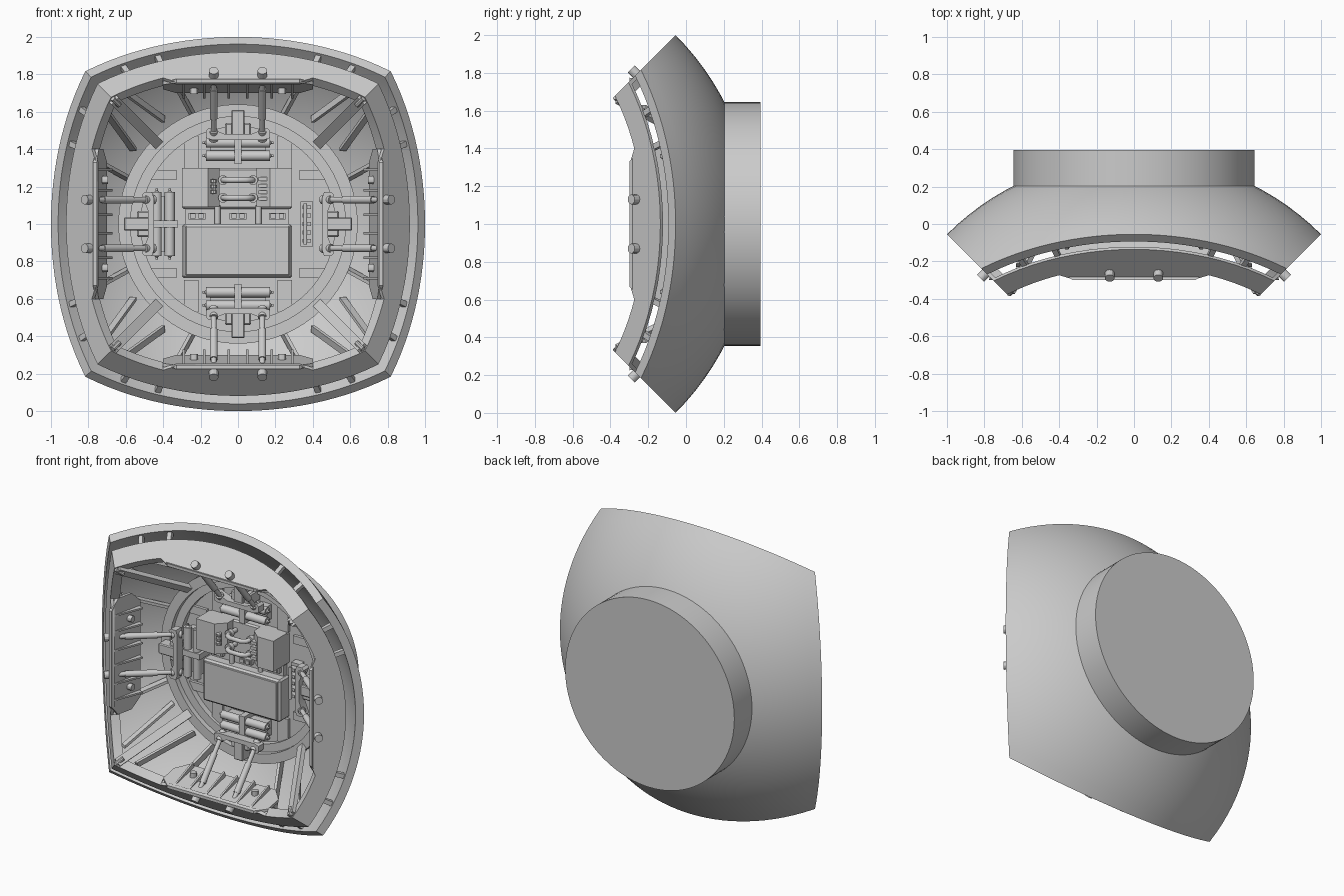
import bpy, bmesh
from math import pi, sin, cos, tan, sqrt, asin, radians
from mathutils import Vector as V, Matrix

if "Cube" in bpy.data.objects:
    bpy.data.objects.remove(bpy.data.objects["Cube"])

O = V((0, 0, 1))             # middle of the pod
C = V((0, -1.055, 0))        # sphere centre, relative to O
ALL = (0, 1, 2, 3)           # quarter turns: top, right, bottom, left


def emit(name, bm, turns=(0,)):
    bmesh.ops.recalc_face_normals(bm, faces=bm.faces)
    me = bpy.data.meshes.new(name)
    bm.to_mesh(me)
    bm.free()
    for k in turns:
        o = bpy.data.objects.new(name, me)
        o.matrix_world = Matrix.Translation(O) @ Matrix.Rotation(k * pi / 2, 4, 'Y')
        bpy.context.collection.objects.link(o)


def prism(name, pts, vec, turns=(0,)):
    bm = bmesh.new()
    f = bm.faces.new([bm.verts.new(p) for p in pts])
    r = bmesh.ops.extrude_face_region(bm, geom=[f], use_keep_orig=True)
    bmesh.ops.translate(bm, vec=vec, verts=[v for v in r['geom'] if isinstance(v, bmesh.types.BMVert)])
    emit(name, bm, turns)


def box(name, x, y, z, turns=(0,), bevel=0):
    bm = bmesh.new()
    bmesh.ops.create_cube(bm, size=1)
    for v in bm.verts:
        v.co = [(a[0] + a[1]) / 2 + c * (a[1] - a[0]) for a, c in zip((x, y, z), v.co)]
    if bevel:
        bmesh.ops.bevel(bm, geom=bm.edges[:], offset=bevel, segments=1, affect='EDGES')
    emit(name, bm, turns)


def cyl(name, p, q, r, turns=(0,), n=16, bevel=0):
    p, q = V(p), V(q)
    m = Matrix.Translation((p + q) / 2) @ (q - p).to_track_quat('Z', 'Y').to_matrix().to_4x4()
    bm = bmesh.new()
    bmesh.ops.create_cone(bm, cap_ends=True, segments=n, radius1=r, radius2=r, depth=(q - p).length, matrix=m)
    if bevel:
        rims = [e for e in bm.edges if any(len(f.verts) > 4 for f in e.link_faces)]
        bmesh.ops.bevel(bm, geom=rims, offset=bevel, segments=3, affect='EDGES')
    emit(name, bm, turns)


def beam(name, p, q, side, w, t, turns=(0,)):
    p, q, s = V(p), V(q), V(side).normalized()
    u = (q - p).cross(s).normalized()
    prism(name, [p + s * a * w / 2 + u * b * t / 2 for a, b in ((1, 1), (1, -1), (-1, -1), (-1, 1))], q - p, turns)


def ring(name, r0, r1, y0, y1, n=64):
    bm = bmesh.new()
    loops = [[bm.verts.new((r * sin(2 * pi * i / n), y, r * cos(2 * pi * i / n))) for i in range(n)]
             for r, y in ((r0, y0), (r1, y0), (r1, y1), (r0, y1))]
    for a in range(4):
        A, B = loops[a], loops[(a + 1) % 4]
        for i in range(n):
            j = (i + 1) % n
            bm.faces.new((A[i], A[j], B[j], B[i]))
    emit(name, bm)


# Outer shell: one cube-face of a thick sphere, cut by radial planes
N = 28
bm = bmesh.new()
grids = []
for R in (sqrt(2), 1.36):
    grids.append([[bm.verts.new(C + V((tan((i / N - .5) * pi / 2), 1, tan((j / N - .5) * pi / 2))).normalized() * R)
                   for j in range(N + 1)] for i in range(N + 1)])
for g in grids:
    for i in range(N):
        for j in range(N):
            bm.faces.new((g[i][j], g[i + 1][j], g[i + 1][j + 1], g[i][j + 1]))
edge = [(i, 0) for i in range(N)] + [(N, i) for i in range(N)] + \
       [(N - i, N) for i in range(N)] + [(0, N - i) for i in range(N)]
for (a, b), (c, d) in zip(edge, edge[1:] + edge[:1]):
    bm.faces.new((grids[0][a][b], grids[0][c][d], grids[1][c][d], grids[1][a][b]))
emit("outer_shell", bm)

# Rear drum; its front cap is the inside floor
cyl("rear_drum", (0, .15, 0), (0, .395, 0), .645, n=96)
ring("floor_ring_outer", .575, .64, .075, .16)
ring("floor_ring_inner", .52, .58, .11, .16)

# Rim panels lying in the four radial planes
E = V((0, 1, 1)).normalized()      # outward in the panel plane
NRM = V((0, -1, 1)).normalized()   # panel face direction
at = lambda t, rho: C + V((t, 0, 0)) + E * rho
arc = lambda r, a, b, n: [at(r * sin(a + (b - a) * i / n), r * cos(a + (b - a) * i / n)) for i in range(n + 1)]
TC = asin(1 / sqrt(3))
t4 = asin(.4 / 1.175)
outline = arc(1.3, -TC, TC, 20) + arc(1.175, TC, t4, 6) + [at(.33, 1.075), at(-.33, 1.075)] + arc(1.175, -t4, -TC, 6)
prism("rim_panel", outline, -NRM * .02, ALL)

# Lip along the curved inner edge, and spacers joining panels to shell
for s in (-1, 1):
    a = [p - NRM * .02 for p in arc(1.175, s * t4, s * TC, 6)]
    b = [p - NRM * .02 for p in arc(1.19, s * TC, s * t4, 6)]
    prism("panel_lip", a + b, -NRM * .04, ALL)
    for t in (.42, .6):
        c = at(s * t, sqrt(1.33 ** 2 - t * t)) - NRM * .03
        d = V((s * t, 0, 0)) + E * sqrt(1.33 ** 2 - t * t)
        beam("panel_spacer", c - d * .05, c + d * .04, (NRM), .03, .03, ALL)

# Tab flanges, running inwards from each panel, with fins and bolts
prism("tab_flange", [(-.33, -.30, .755), (.33, -.30, .755), (.40, -.24, .745), (.40, -.13, .72),
                     (.33, -.06, .70), (-.33, -.06, .70), (-.40, -.13, .72), (-.40, -.24, .745)], (0, 0, .02), ALL)
for x in (-.29, -.18, -.05, .05, .18, .29):
    prism("flange_fin", [(x - .006, -.28, .75), (x - .006, -.07, .705), (x - .006, -.08, .67)], (.012, 0, 0), ALL)
for s in (-1, 1):
    x = .235 * s
    cyl("flange_bolt", (x, -.15, .74), (x, -.15, .695), .022, ALL, 12)
    # Strut with bolt head and collar
    x = .13 * s
    cyl("strut_bolt", (x, -.235, .765), (x, -.29, .82), .026, ALL, 12)
    cyl("strut_rod", (x, -.25, .78), (x, .02, .46), .015, ALL)
    cyl("strut_collar", (x, -.20, .722), (x, -.07, .567), .021, ALL)
    cyl("strut_foot", (x, -.015, .50), (x, .03, .45), .024, ALL)
    # Inner shell rib by each tab
    beam("shell_rib", (.36 * s, -.12, .80), (.24 * s, .13, .58), (1, 0, 0), .02, .05, ALL)
    beam("corner_gusset", (.62 * s, -.22, .72), (.40 * s, .09, .56), (1, 0, 0), .02, .04, ALL)

# Corner bars from panel corners to the floor ring
beam("corner_bar", (.665, -.365, .665), (.42, .10, .42), (1, 0, -1), .055, .03, ALL)
cyl("corner_pin", (.635, -.34, .635), (.67, -.375, .67), .014, ALL, 10)

# Strut brackets on the ring
P = [(-.17, -.02, .46), (-.14, -.02, .45), (.14, -.02, .45), (.17, -.02, .46), (.17, -.02, .50), (.155, -.02, .515),
     (.07, -.02, .48), (-.07, -.02, .48), (-.155, -.02, .515), (-.17, -.02, .50)]
prism("strut_bracket", P, (0, .06, 0), ALL)
box("bracket_block", (-.07, .07), (.02, .15), (.46, .54), ALL, .008)
box("bracket_stem", (-.035, .035), (.0, .15), (.45, .61), ALL, .006)

# Paired pressure tubes on three sides
for z in (.365, .435):
    cyl("pressure_tube", (-.19, .075, z), (.19, .075, z), .027, (0, 2, 3), 16, .02)
box("tube_clamp", (-.02, .02), (.04, .15), (.32, .46), (0, 2, 3))
box("tube_base", (-.15, .15), (.10, .155), (.35, .45), (0, 2, 3))

# Valve plate on the right side
box("valve_plate", (.335, .40), (.10, .155), (-.12, .12))
for i in range(5):
    z = -.09 + i * .045
    box("valve_bar", (.345, .39), (.06, .11), (z - .01, z + .01))
cyl("valve_pipe", (.36, .055, -.11), (.36, .055, .11), .010)

# Raised floor plates
for sx in (-1, 1):
    box("floor_plate", *[sorted((sx * .21, sx * .29)), (.13, .16), (.30, .47)], (0, 2))
    box("floor_plate_side", *[sorted((sx * .33, sx * .48)), (.13, .16), (.235, .29)], (0, 2))

# Central equipment: lower box with raised border, upper two blocks
box("lower_box", (-.30, .29), (.04, .155), (-.29, 0), bevel=.012)
box("lower_box_face", (-.28, .275), (.028, .05), (-.275, -.012), bevel=.004)
box("upper_back", (-.30, .29), (.09, .155), (.08, .30), bevel=.01)
prism("upper_left_block", [(-.30, -.03, .09), (-.16, -.03, .09), (-.10, .03, .09), (-.10, .12, .09), (-.30, .12, .09)],
      (0, 0, .21))
prism("upper_right_block", [(.29, -.03, .09), (.17, -.03, .09), (.10, .03, .09), (.10, .12, .09), (.29, .12, .09)],
      (0, 0, .21))
box("link_base", (-.28, .27), (.11, .155), (0, .08))
for x in (-.22, 0, .21):
    box("link_block", (x - .045, x + .045), (.08, .13), (.025, .06))
    for s in (-1, 1):
        box("link_stud", (x + s * .022 - .014, x + s * .022 + .014), (.07, .09), (.03, .055))
for x in (-.11, .11):
    cyl("link_pipe", (x, .09, -.02), (x, .09, .10), .016)

# Bent pipes bridging the upper blocks
for z in (.235, .14):
    cu = bpy.data.curves.new("bridge_pipe", 'CURVE')
    cu.dimensions, cu.bevel_depth, cu.bevel_resolution, cu.use_fill_caps = '3D', .016, 2, True
    sp = cu.splines.new('POLY')
    pts = [(-.08, .09), (-.08, .02), (-.07, -.015), (-.04, -.03), (.04, -.03), (.07, -.015), (.08, .02), (.08, .09)]
    sp.points.add(len(pts) - 1)
    for p, (x, y) in zip(sp.points, pts):
        p.co = (x, y, z, 1)
    o = bpy.data.objects.new("bridge_pipe", cu)
    o.location = O
    bpy.context.collection.objects.link(o)
    for x in (-.08, .08):
        cyl("pipe_collar", (x, .01, z), (x, .04, z), .026)

# Small lever and gauge on the upper blocks
cyl("lever", (-.13, -.012, .16), (-.13, -.012, .24), .010, n=10)
for z in (.17, .2, .23):
    cyl("lever_knob", (-.13, -.022, z - .008), (-.13, -.022, z + .008), .018, n=10)
for i in range(4):
    box("gauge_bar", (.11, .155), (-.02, .03), (.125 + i * .035, .145 + i * .035))

# Smooth round surfaces, keep edges sharp
for o in bpy.data.objects:
    o.select_set(o.type == 'MESH')
    if o.type == 'MESH':
        bpy.context.view_layer.objects.active = o
bpy.ops.object.shade_smooth_by_angle(angle=radians(30))
